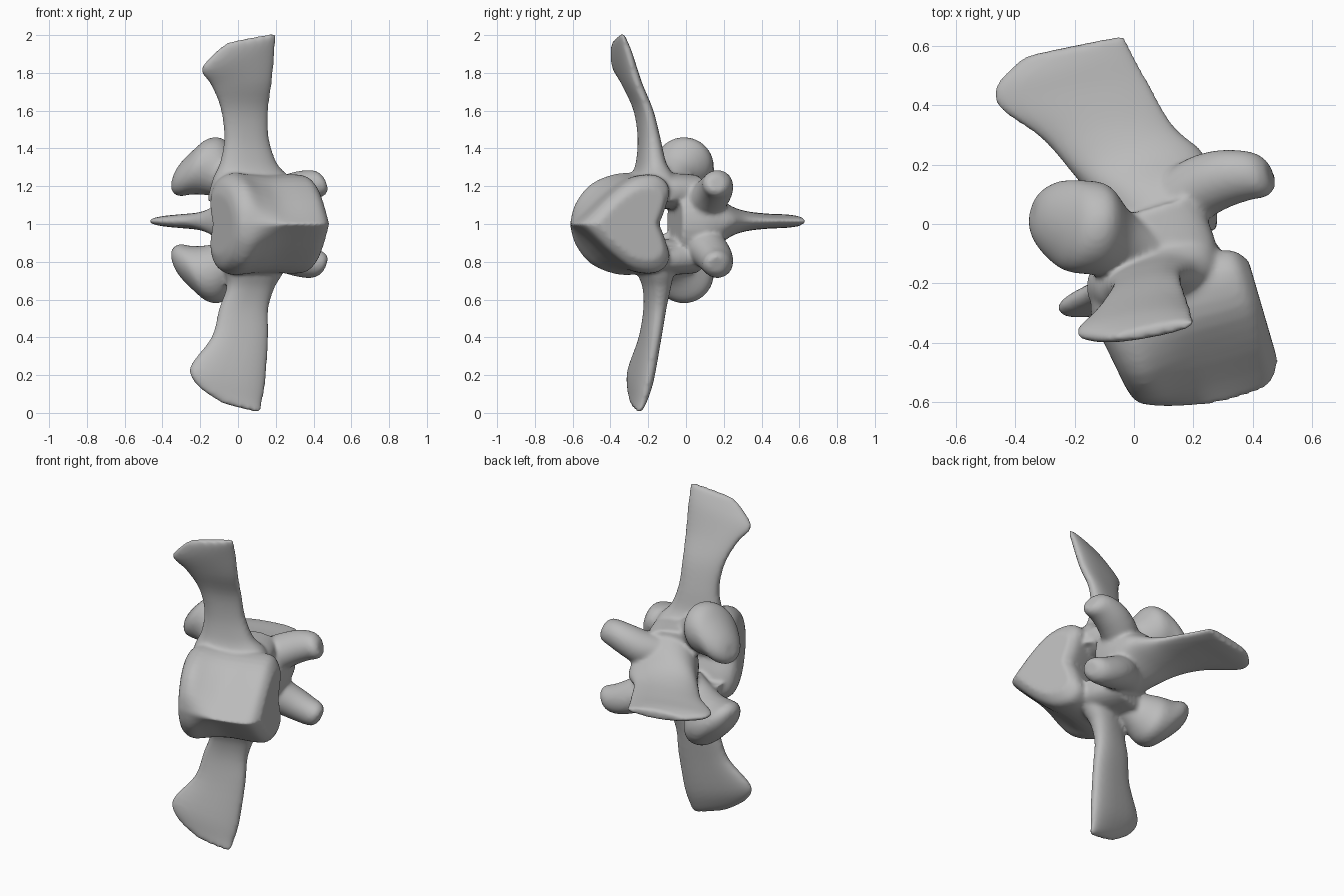
import bpy, bmesh, math
from mathutils import Vector

cube = bpy.data.objects.get("Cube")
if cube:
    bpy.data.objects.remove(cube, do_unlink=True)

bone = bpy.data.materials.new("bone grey")
bone.use_nodes = True
colour = (0.5, 0.5, 0.5, 1)
bone.diffuse_color = colour
bone.node_tree.nodes["Principled BSDF"].inputs["Base Color"].default_value = colour

U = Vector((0.96, 0.28, 0))     # long axis of the body
V = Vector((-0.28, 0.96, 0))    # towards the spine
Z = Vector((0, 0, 1))
bm = bmesh.new()


def spline(pts, steps=4):
    """Smooth curve through a list of points."""
    p = [pts[0]] + list(pts) + [pts[-1]]
    out = []
    for a, b, c, d in zip(p, p[1:], p[2:], p[3:]):
        for s in range(steps):
            t = s / steps
            out.append(b + (c - a) * (t / 2) + (a * 2 - b * 5 + c * 4 - d) * (t * t / 2)
                       + (b * 3 - a - c * 3 + d) * (t ** 3 / 2))
    return out + [pts[-1]]


def skin(rings):
    """Close a list of equal point rings into a smooth solid."""
    rings = list(zip(*[spline(line) for line in zip(*rings)]))
    loops = [[bm.verts.new(p) for p in r] for r in rings]
    n = len(loops[0])
    faces = [bm.faces.new(loops[0][::-1]), bm.faces.new(loops[-1])]
    for a, b in zip(loops, loops[1:]):
        for i in range(n):
            j = (i + 1) % n
            faces.append(bm.faces.new((a[i], a[j], b[j], b[i])))
    bmesh.ops.recalc_face_normals(bm, faces=faces)


def ring(c, a, b, power=2.4, n=28):
    """Rounded section with half axes a and b."""
    pts = []
    for i in range(n):
        t = 2 * math.pi * i / n
        x, y = math.cos(t), math.sin(t)
        e = 2 / power
        pts.append(Vector(c) + Vector(a) * math.copysign(abs(x) ** e, x)
                   + Vector(b) * math.copysign(abs(y) ** e, y))
    return pts


def flip(rings, plane):
    return [[Vector((p.x, p.y, 2 * plane - p.z)) for p in r] for r in rings]


# Body: round section at one end blending to a keeled heart shape at the other
round_end = [(-.225, 0), (-.2, .1), (-.11, .21), (.03, .265), (.15, .26), (.215, .2), (.21, .1), (.17, 0)]
keel_end = [(-.285, 0), (-.215, .06), (-.1, .165), (.02, .25), (.15, .265), (.22, .2), (.2, .1), (.16, 0)]
body = []
for u, s, mix in ((-.29, .6, 0), (-.265, .86, 0), (-.2, 1, 0), (-.1, .98, .6), (0, .96, 1),
                  (.14, .98, .95), (.21, .93, .85), (.25, .72, .8)):
    half = [Vector(a).lerp(Vector(b), mix) for a, b in zip(round_end, keel_end)]
    half = spline(half, 3)
    profile = half + [Vector((p.x, -p.y)) for p in half[-2:0:-1]]
    c = Vector((.19, -.345, 1))
    body.append([c + U * (u - max(0, -u) * .35 * p.x) + V * p.x * s + Z * p.y * s for p in profile])
skin(body)

# Upper and lower transverse blades: centre, half width vector, half thickness
upper = [((.07, -.17, 1.12), (.23, .07, 0), .12),
         ((.07, -.175, 1.24), (.2, .06, 0), .1),
         ((.055, -.185, 1.32), (.15, .04, 0), .07),
         ((.045, -.195, 1.45), (.118, .03, 0), .052),
         ((.035, -.225, 1.6), (.125, .03, 0), .042),
         ((.02, -.285, 1.74), (.16, .03, .01), .042),
         ((0, -.335, 1.86), (.195, .035, .045), .04),
         ((.035, -.355, 1.94), (.165, .03, .04), .03),
         ((.07, -.36, 1.985), (.13, .025, .025), .018)]
lower = [((.09, -.16, .88), (.2, .06, 0), .12),
         ((.085, -.16, .74), (.15, .045, 0), .085),
         ((.065, -.155, .66), (.125, .035, 0), .065),
         ((.03, -.165, .55), (.13, .03, 0), .052),
         ((.01, -.19, .4), (.15, .035, 0), .048),
         ((-.055, -.24, .2), (.2, .045, -.04), .05),
         ((-.04, -.26, .09), (.165, .035, -.045), .035),
         ((.02, -.265, .025), (.1, .02, -.025), .02)]
for blade in (upper, lower):
    skin([ring(c, a, V * t) for c, a, t in blade])

# Arch and spinous blade: centre, half width vector, half height
spine = [((.13, -.06), (.15, .042), .2), ((.1, .04), (.18, .05), .215),
         ((.06, .13), (.2, .045), .165), ((.0, .22), (.225, .03), .09),
         ((-.09, .31), (.225, .02), .055), ((-.2, .43), (.255, .04), .04),
         ((-.235, .525), (.23, .055), .036), ((-.2, .6), (.17, .035), .026)]
skin([ring((*c, 1.015), (*a, 0), Z * h, 2) for c, a, h in spine])

# Paired pedicles either side of the canal
pedicle = [ring(Vector((.1, -.1, 1.175)) + V * d, U * .18 * s, Z * .095 * s)
           for d, s in ((-.16, .9), (0, 1), (.16, .9))]
skin(pedicle)
skin(flip(pedicle, 1))

# Paired large articular knobs: centre and radius
knob = [((.06, -.11, 1.18), .1), ((-.04, -.07, 1.24), .115), ((-.12, -.02, 1.3), .155),
        ((-.2, -.005, 1.305), .157), ((-.27, .02, 1.27), .13), ((-.32, .035, 1.25), .085),
        ((-.34, .04, 1.245), .04)]
rings = [ring(c, Vector((.2, .97, 0)) * r, Vector((.3, 0, .95)) * r, 2) for c, r in knob]
skin(rings)
skin(flip(rings, 1.02))

# Paired small articular prongs
prong = [((.1, .04, 1.09), .11), ((.2, .11, 1.13), .11), ((.29, .15, 1.175), .1),
         ((.37, .165, 1.205), .088), ((.43, .165, 1.215), .075), ((.46, .165, 1.215), .045)]
rings = [ring(c, Vector((-.25, .96, 0)) * r, Vector((-.3, 0, .9)) * r, 2) for c, r in prong]
skin(rings)
skin(flip(rings, 1))

# Fuse the parts into one smooth bone
mesh = bpy.data.meshes.new("vertebra")
bm.to_mesh(mesh)
bm.free()
mesh.materials.append(bone)
vertebra = bpy.data.objects.new("vertebra", mesh)
bpy.context.collection.objects.link(vertebra)
fuse = vertebra.modifiers.new("fuse", 'REMESH')
fuse.mode = 'VOXEL'
fuse.voxel_size = 0.011
fuse.use_smooth_shade = True
soften = vertebra.modifiers.new("soften", 'SMOOTH')
soften.factor = 0.5
soften.iterations = 10
